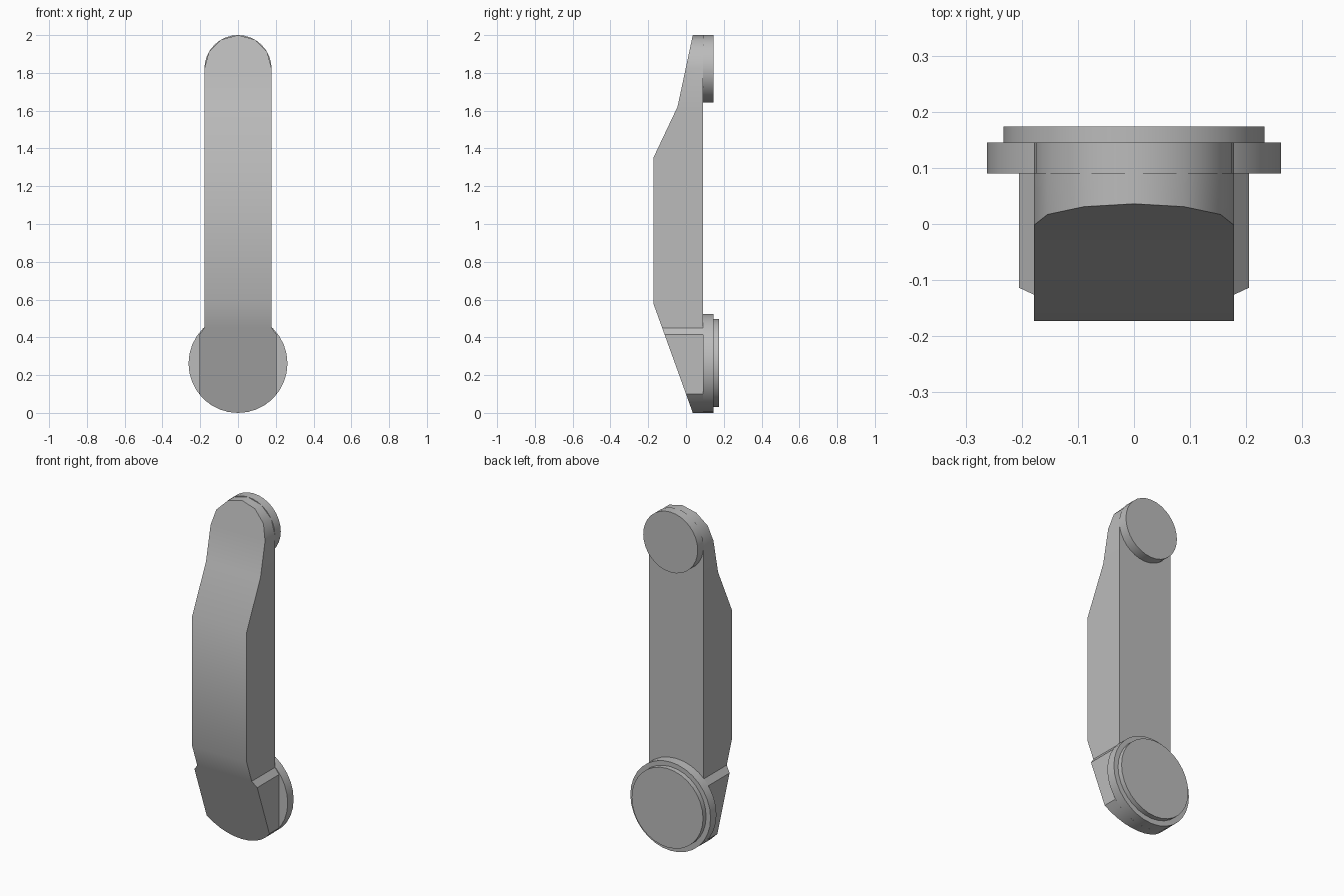
import bpy, bmesh, math
from mathutils import Matrix

cube = bpy.data.objects.get("Cube")
if cube:
    bpy.data.objects.remove(cube, do_unlink=True)

GREY = (0.5, 0.5, 0.5, 1)
grey = bpy.data.materials.new("plain grey")
grey.use_nodes = True
grey.diffuse_color = GREY
grey.node_tree.nodes["Principled BSDF"].inputs["Base Color"].default_value = GREY

BACK = 0.09           # flat rear of the arm
HUB_Z, HUB_R = 0.262, 0.262
TIP_R = 0.178
TIP_Z = 2 - TIP_R

# Side profile of the front surface: (height, depth)
FRONT = [(0, 0.036), (0.58, -0.173), (1.35, -0.173), (1.62, -0.045), (2, 0.036)]


def front_y(z):
    for (z0, y0), (z1, y1) in zip(FRONT, FRONT[1:]):
        if z <= z1:
            return y0 + (y1 - y0) * (z - z0) / (z1 - z0)
    return FRONT[-1][1]


def finish(bm, name, angle):
    bmesh.ops.recalc_face_normals(bm, faces=bm.faces)
    mesh = bpy.data.meshes.new(name)
    bm.to_mesh(mesh)
    bm.free()
    mesh.materials.append(grey)
    obj = bpy.data.objects.new(name, mesh)
    bpy.context.collection.objects.link(obj)
    bpy.ops.object.select_all(action='DESELECT')
    obj.select_set(True)
    bpy.context.view_layer.objects.active = obj
    bpy.ops.object.shade_smooth_by_angle(angle=math.radians(angle))


def loft(name, rows):
    """Stack rectangular sections given as (height, half width)."""
    bm = bmesh.new()
    rings = []
    for z, w in rows:
        y = front_y(z)
        rings.append([bm.verts.new(p) for p in
                      ((-w, y, z), (w, y, z), (w, BACK, z), (-w, BACK, z))])
    for a, b in zip(rings, rings[1:]):
        for i in range(4):
            j = (i + 1) % 4
            bm.faces.new((a[i], a[j], b[j], b[i]))
    for ring, (z, w) in ((rings[0], rows[0]), (rings[-1], rows[-1])):
        if w > 0.001:
            bm.faces.new(ring)
    bmesh.ops.remove_doubles(bm, verts=bm.verts, dist=0.0001)
    finish(bm, name, 35)


def disc(name, radius, z, y0, y1):
    bm = bmesh.new()
    place = Matrix.Translation((0, (y0 + y1) / 2, z)) @ Matrix.Rotation(math.pi / 2, 4, 'X')
    bmesh.ops.create_cone(bm, cap_ends=True, segments=32, radius1=radius,
                          radius2=radius, depth=y1 - y0, matrix=place)
    finish(bm, name, 30)


# Long arm with a rounded tip
arm = [(0.45, TIP_R), (0.58, TIP_R), (1.35, TIP_R), (1.62, TIP_R)]
for i in range(4):
    a = i * math.pi / 6
    arm.append((TIP_Z + TIP_R * math.sin(a), max(0, TIP_R * math.cos(a))))
loft("arm", arm)

# Wider lower block with a rounded bottom
block = []
for i in range(6):
    a = math.radians(51.5) * i / 5
    block.append((HUB_Z - HUB_R * math.cos(a), HUB_R * math.sin(a)))
block += [(0.415, 0.205), (0.45, TIP_R)]
loft("lower_block", block)

# Round pads on the rear
disc("upper_pad", TIP_R, TIP_Z, BACK, 0.145)
disc("lower_pad", HUB_R, HUB_Z, BACK, 0.145)
disc("lower_pad_step", 0.233, HUB_Z + 0.002, 0.145, 0.174)
